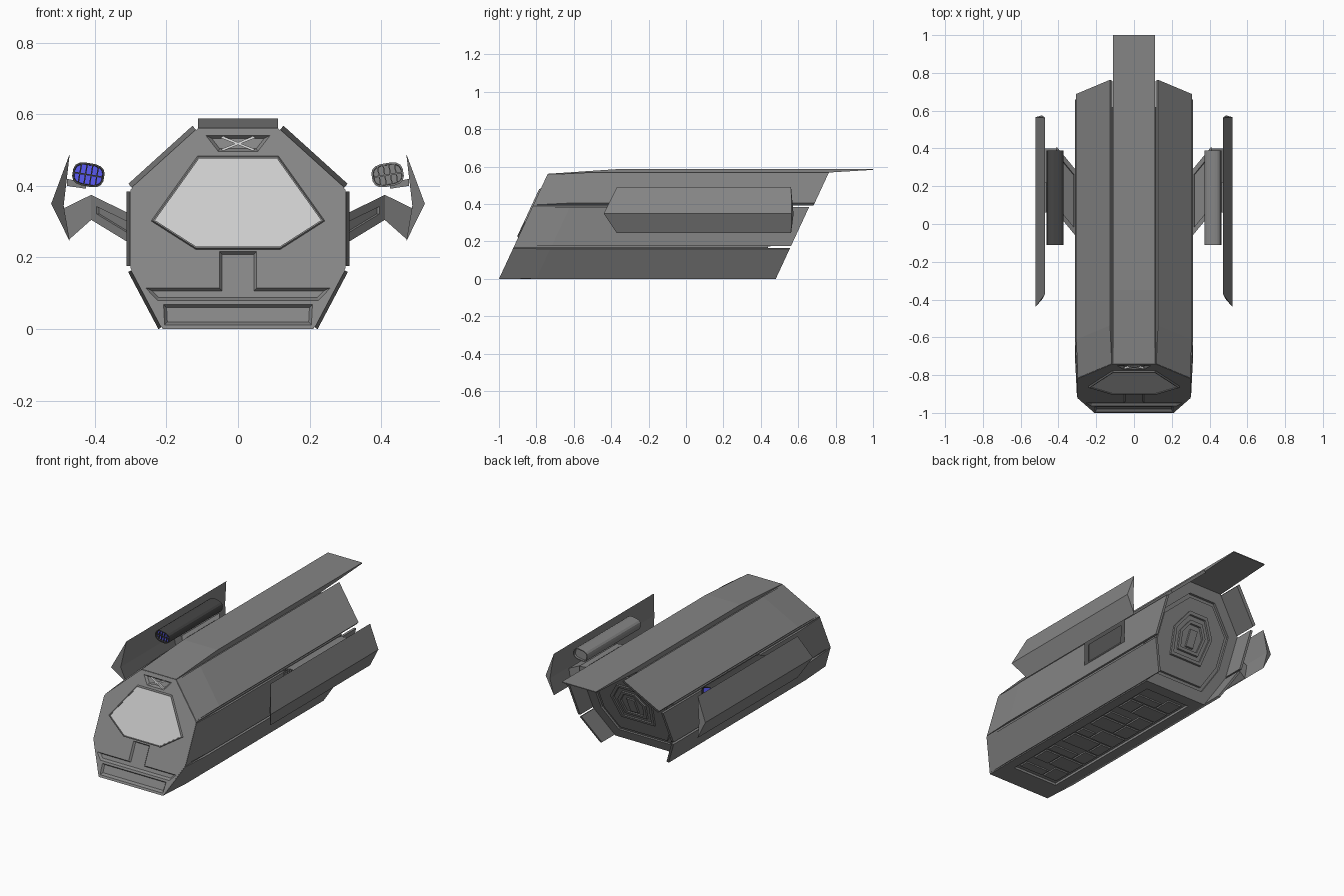
import bpy, bmesh, math, random
from mathutils import Vector

if "Cube" in bpy.data.objects:
    bpy.data.objects.remove(bpy.data.objects["Cube"])

random.seed(4)
RAKE = 0.464


def material(name, rgb):
    m = bpy.data.materials.new(name)
    m.diffuse_color = (*rgb, 1)
    m.use_nodes = True
    m.node_tree.nodes["Principled BSDF"].inputs["Base Color"].default_value = m.diffuse_color
    return m


GREY = material("hull_grey", (0.235, 0.235, 0.235))
DARK = material("dark_grey", (0.06, 0.06, 0.06))
GLASS = material("pale_glass", (0.55, 0.55, 0.55))
BLUE = material("blue_grille", (0.1, 0.1, 0.9))


def loft(name, sections, mat=GREY):
    """Closed solid through equal-length rings of points."""
    bm = bmesh.new()
    rings = [[bm.verts.new(p) for p in s] for s in sections]
    n = len(rings[0])
    for a, b in zip(rings, rings[1:]):
        for i in range(n):
            j = (i + 1) % n
            bm.faces.new((a[i], a[j], b[j], b[i]))
    bm.faces.new(rings[0])
    bm.faces.new(rings[-1])
    bmesh.ops.recalc_face_normals(bm, faces=bm.faces)
    me = bpy.data.meshes.new(name)
    bm.to_mesh(me)
    bm.free()
    ob = bpy.data.objects.new(name, me)
    bpy.context.collection.objects.link(ob)
    me.materials.append(mat)
    return ob


def inset(ob, test, thickness, depth, mat=None):
    """Recess the faces picked by test."""
    bm = bmesh.new()
    bm.from_mesh(ob.data)
    faces = [f for f in bm.faces if test(f)]
    for t, d in ((thickness, 0), (0.001, -depth)):
        bmesh.ops.inset_individual(bm, faces=faces, thickness=t, depth=d, use_even_offset=True)
    if mat:
        ob.data.materials.append(mat)
        for f in faces:
            f.material_index = 1
    bm.to_mesh(ob.data)
    bm.free()


def raked(pts, y):
    return [(x, y + RAKE * z, z) for x, z in pts]


def sym(half):
    """Mirror a half outline (listed upwards) across x = 0."""
    return half + [(-x, z) for x, z in reversed(half)]


def grow(pts, d):
    """Offset a counter-clockwise outline outwards by d."""
    out = []
    for i, p in enumerate(pts):
        p, a, b = Vector(p), Vector(pts[i - 1]), Vector(pts[(i + 1) % len(pts)])
        u, v = (p - a).normalized(), (b - p).normalized()
        n, m = Vector((u.y, -u.x)), Vector((v.y, -v.x))
        out.append(tuple(p + (n + m) * d / (1 + n.dot(m))))
    return out


def prism(name, pts, y0, y1, g0=0, g1=0, mat=GREY):
    return loft(name, [raked(grow(pts, g0), y0), raked(grow(pts, g1), y1)], mat)


def box(name, x0, x1, y0, y1, z0, z1):
    q = [(x0, z0), (x1, z0), (x1, z1), (x0, z1)]
    return loft(name, [[(x, y, z) for x, z in q] for y in (y0, y1)])


def cut(ob, cutter):
    m = ob.modifiers.new("cut", "BOOLEAN")
    m.operation, m.solver, m.object = "DIFFERENCE", "EXACT", cutter
    bpy.context.view_layer.objects.active = ob
    bpy.ops.object.modifier_apply(modifier=m.name)
    bpy.data.objects.remove(cutter)


# Core hull, raked at both ends
HALF = [(0.21, 0.0), (0.30, 0.17), (0.30, 0.39), (0.112, 0.56)]
HULL = sym(HALF)
FRONT, BACK = -1.0, 0.36
hull = prism("hull", HULL, FRONT, BACK)

# Nose recesses with sloped walls: vent, T-shaped slot, bumper panel
vent = sym([(0.055, 0.496), (0.09, 0.541)])
slot = sym([(0.225, 0.08), (0.258, 0.115), (0.052, 0.115), (0.052, 0.216)])
bumper = sym([(0.205, 0.012), (0.208, 0.068)])
for pts in (vent, slot, bumper):
    cut(hull, prism("cutter", pts, FRONT - 0.012, FRONT + 0.012, 0.008, -0.008))

# Window: raised sloped frame holding a pale pane
window = sym([(0.116, 0.23), (0.232, 0.304), (0.109, 0.476)])
frame = prism("window_frame", window, FRONT - 0.008, FRONT + 0.01, 0.004, 0.012)
cut(frame, prism("cutter", window, FRONT - 0.1, FRONT + 0.1))
prism("window", window, FRONT - 0.003, FRONT + 0.01, mat=GLASS)

# Crossed braces in the vent
for s in (1, -1):
    bar = [(-0.048 * s, 0.502), (-0.042 * s, 0.498), (0.048 * s, 0.534), (0.042 * s, 0.539)]
    loft("vent_brace", [raked(bar, FRONT + 0.002), raked(bar, FRONT + 0.02)], GLASS)


# Rear hatch: nested recess and raised rims
def scaled(pts, k, cz=0.29):
    return [(x * k, cz + (z - cz) * k) for x, z in pts]


HATCH = sym([(0.12, 0.16), (0.15, 0.32), (0.07, 0.43)])
cut(hull, prism("cutter", scaled(HULL, 0.8), BACK - 0.014, BACK + 0.1))
prism("hatch_panel", scaled(HULL, 0.73), BACK - 0.03, BACK - 0.002)
for k in (0.9, 0.6):
    rim = prism("hatch_rim", scaled(HATCH, k), BACK - 0.02, BACK + 0.010)
    cut(rim, prism("cutter", scaled(HATCH, k - 0.12), BACK - 0.1, BACK + 0.1))
prism("hatch_core", sym([(0.025, 0.24), (0.025, 0.33)]), BACK - 0.02, BACK + 0.010)

# Belly recess with rows of blocks
cut(hull, box("cutter", -0.15, 0.15, -0.86, 0.29, -0.1, 0.014))
for r in range(9):
    y = -0.83 + r * 0.122
    c = random.uniform(-0.06, 0.06)
    box("belly_block", -0.13, c - 0.006, y, y + 0.105, 0.006, 0.03)
    box("belly_block", c + 0.006, 0.13, y, y + random.choice((0.055, 0.105)), 0.006, 0.03)


# Armour plates, thin at the nose and thickening aft
def plate(name, a, b, t, taper, rear, s):
    a, b = Vector(a), Vector(b)
    d = (b - a).normalized()
    n = Vector((d.y, -d.x))
    a, b = a + d * 0.006, b - d * 0.006

    def ring(y, th):
        q = [a - n * 0.002, b - n * 0.002, b + n * th, a + n * th]
        return raked([(p.x * s, p.y) for p in q], y)
    loft(name, [ring(FRONT + 0.002, 0.002), ring(FRONT + taper, t), ring(rear, t)])


for s in (1, -1):
    plate("lower_plate", HALF[0], HALF[1], 0.011, 0.2, 0.48, s)
    plate("side_plate", HALF[1], HALF[2], 0.012, 0.2, 0.48, s)
    plate("upper_plate", HALF[2], HALF[3], 0.016, 0.2, 0.50, s)

# Roof plate with overhanging tail
loft("roof_plate", [[(-0.112, y, z0), (0.112, y, z0), (0.112, y, z1), (-0.112, y, z1)]
                    for y, z0, z1 in ((-0.738, 0.553, 0.562), (-0.35, 0.558, 0.588),
                                      (0.62, 0.56, 0.588), (1.0, 0.583, 0.588))])

for s in (1, -1):
    # Swept pylon with recessed panels, then the arm out to the wing
    def quad(x, y0, y1, z0, z1):
        return [(x * s, y0, z0), (x * s, y1, z0), (x * s, y1, z1), (x * s, y0, z1)]
    pylon = loft("pylon", [quad(0.295, -0.08, 0.27, 0.235, 0.318),
                           quad(0.41, 0.06, 0.41, 0.305, 0.375)])
    inset(pylon, lambda f: abs(f.normal.x) < 0.9, 0.024, 0.008)
    loft("wing_arm", [quad(0.41, 0.06, 0.40, 0.305, 0.375),
                      [(0.472 * s, 0.10, 0.25), (0.472 * s, 0.40, 0.25),
                       (0.492 * s, 0.40, 0.335), (0.492 * s, 0.10, 0.335)]])

    # Bent wing blade
    blade = [(0.47, 0.49, -0.37, 0.562), (0.522, 0.35, -0.44, 0.565),
             (0.47, 0.245, -0.37, 0.562), (0.487, 0.345, -0.40, 0.575)]
    loft("wing", [[(p[0] * s, p[k], p[1]) for p in blade] for k in (2, 3)])

    # Cannon: tilted rounded tube with a grille
    def tube(u, v):
        c, t = math.cos(0.17), math.sin(0.17)
        return s * (0.418 + u * c - v * t), 0.431 + u * t + v * c

    ring = []
    for i in range(16):
        a = (i + 0.5) * math.tau / 16
        ca, sa = math.cos(a), math.sin(a)
        ring.append(tube(math.copysign(abs(ca) ** 0.7, ca) * 0.045,
                         math.copysign(abs(sa) ** 0.7, sa) * 0.033))
    body = DARK if s < 0 else GREY
    cannon = loft("cannon", [[(x, y, z) for x, z in ring] for y in (-0.11, 0.39)], body)
    inset(cannon, lambda f: abs(f.normal.y) > 0.9, 0.005, 0.012, BLUE if s < 0 else None)
    bars = [(-0.04, 0.04, -0.002, 0.002)]
    bars += [(u - 0.0018, u + 0.0018, -0.028, 0.028) for u in (-0.024, -0.008, 0.008, 0.024)]
    for u0, u1, v0, v1 in bars:
        q = [tube(u, v) for u, v in ((u0, v0), (u1, v0), (u1, v1), (u0, v1))]
        loft("grille_bar", [[(x, y, z) for x, z in q] for y in (-0.106, -0.09)], body)

    # Bracket between cannon and wing
    q = [(0.425, 0.392), (0.478, 0.40), (0.478, 0.42), (0.425, 0.408)]
    loft("cannon_bracket", [[(x * s, y, z) for x, z in q] for y in (0.06, 0.22)])
